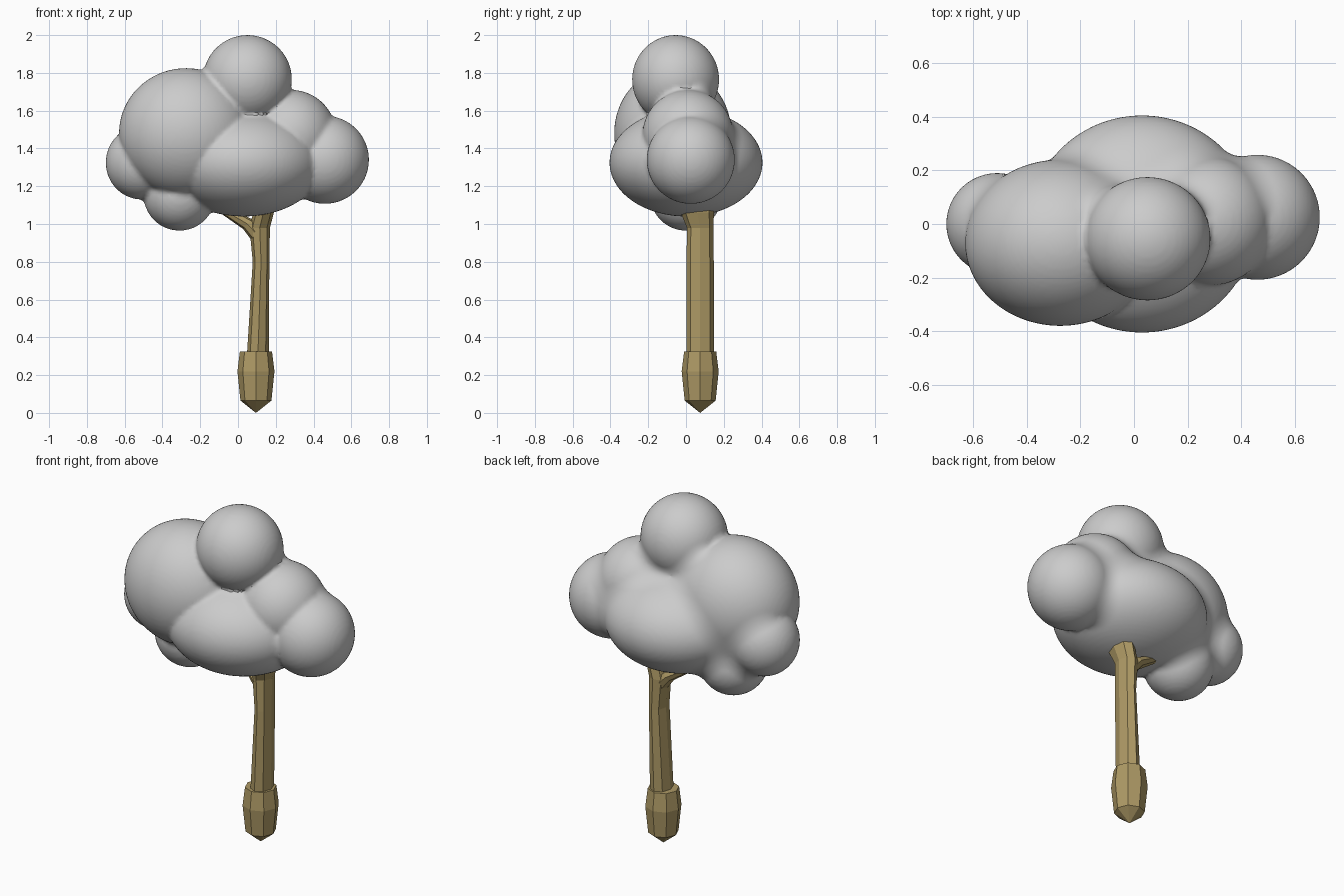
import bpy, bmesh, math
from mathutils import Matrix, Vector

if "Cube" in bpy.data.objects:
    bpy.data.objects.remove(bpy.data.objects["Cube"])

# Foliage: overlapping balls (centre, radii) fused into one skin
balls = [
    ((0.05, -0.055, 1.765), (0.235, 0.23, 0.235)),   # top
    ((-0.275, -0.07, 1.48), (0.355, 0.31, 0.345)),   # big left
    ((0.03, 0.0, 1.325), (0.42, 0.405, 0.285)),      # middle
    ((0.46, 0.025, 1.34), (0.233, 0.233, 0.233)),    # right
    ((0.28, 0.01, 1.47), (0.24, 0.24, 0.24)),        # upper right
    ((-0.51, 0.0, 1.325), (0.19, 0.19, 0.195)),      # small left
    ((-0.31, 0.0, 1.155), (0.19, 0.19, 0.19)),       # lower left
]
bm = bmesh.new()
for c, r in balls:
    bmesh.ops.create_icosphere(bm, subdivisions=5, radius=1,
                               matrix=Matrix.Translation(c) @ Matrix.Diagonal((*r, 1)))
mesh = bpy.data.meshes.new("foliage")
bm.to_mesh(mesh)
bm.free()
foliage = bpy.data.objects.new("foliage", mesh)
bpy.context.collection.objects.link(foliage)
mod = foliage.modifiers.new("fuse", "REMESH")
mod.mode = 'VOXEL'
mod.voxel_size = 0.014
bpy.context.view_layer.objects.active = foliage
foliage.select_set(True)
bpy.ops.object.modifier_apply(modifier=mod.name)

# Back half: fill the creases outward so the balls blend like a draped sheet
bm = bmesh.new()
bm.from_mesh(foliage.data)
back = [(v, [e.other_vert(v) for e in v.link_edges], min(1, (v.co.y - 0.03) / 0.1))
        for v in bm.verts if v.co.y > 0.03]
for i in range(70):
    if i % 10 == 0:
        bm.normal_update()
    moves = []
    for v, ring, w in back:
        d = sum((n.co for n in ring), Vector()) / len(ring) - v.co
        if d.dot(v.normal) > 0:
            moves.append((v, d * (0.8 * w)))
    for v, d in moves:
        v.co += d
bm.to_mesh(foliage.data)
bm.free()
bpy.ops.object.shade_smooth_by_angle(angle=math.radians(40))

# Bark
bark = bpy.data.materials.new("bark")
bark.diffuse_color = (0.42, 0.32, 0.13, 1)
bark.use_nodes = True
bark.node_tree.nodes["Principled BSDF"].inputs["Base Color"].default_value = bark.diffuse_color


def loft(name, rings, axis=(0, 0, 1), sides=8):
    """Faceted tube through rings of (centre, radius a, radius b) across an axis."""
    rot = Vector((0, 0, 1)).rotation_difference(Vector(axis)).to_matrix()
    bm = bmesh.new()
    loops = []
    for c, a, b in rings:
        loops.append([bm.verts.new(Vector(c) + rot @ Vector((
            a * math.cos(math.tau * k / sides), b * math.sin(math.tau * k / sides), 0)))
            for k in range(sides)])
    for lo, hi in zip(loops, loops[1:]):
        for k in range(sides):
            j = (k + 1) % sides
            bm.faces.new((lo[k], lo[j], hi[j], hi[k]))
    bm.faces.new(loops[0][::-1])
    bm.faces.new(loops[-1])
    bmesh.ops.remove_doubles(bm, verts=bm.verts, dist=0.0005)
    bmesh.ops.recalc_face_normals(bm, faces=bm.faces)
    me = bpy.data.meshes.new(name)
    bm.to_mesh(me)
    bm.free()
    me.materials.append(bark)
    ob = bpy.data.objects.new(name, me)
    bpy.context.collection.objects.link(ob)
    return ob


# Root bulb with pointed underside
loft("root_bulb", [((0.095, 0.075, 0.0), 0.0001, 0.0001),
                   ((0.095, 0.075, 0.065), 0.082, 0.082),
                   ((0.095, 0.075, 0.22), 0.098, 0.098),
                   ((0.095, 0.075, 0.325), 0.085, 0.085)])
# Trunk
loft("trunk", [((0.105, 0.075, 0.3), 0.058, 0.073),
               ((0.122, 0.075, 0.8), 0.044, 0.072),
               ((0.115, 0.075, 0.98), 0.054, 0.07),
               ((0.135, 0.06, 1.06), 0.055, 0.088),
               ((0.14, 0.05, 1.15), 0.05, 0.08)])
# Side branch running left into the foliage
loft("branch", [((0.115, 0.075, 0.93), 0.045, 0.06),
                ((0.05, 0.075, 1.0), 0.035, 0.05),
                ((-0.06, 0.07, 1.065), 0.025, 0.03),
                ((-0.14, 0.06, 1.12), 0.02, 0.025)], axis=(-0.75, 0, 0.65))
